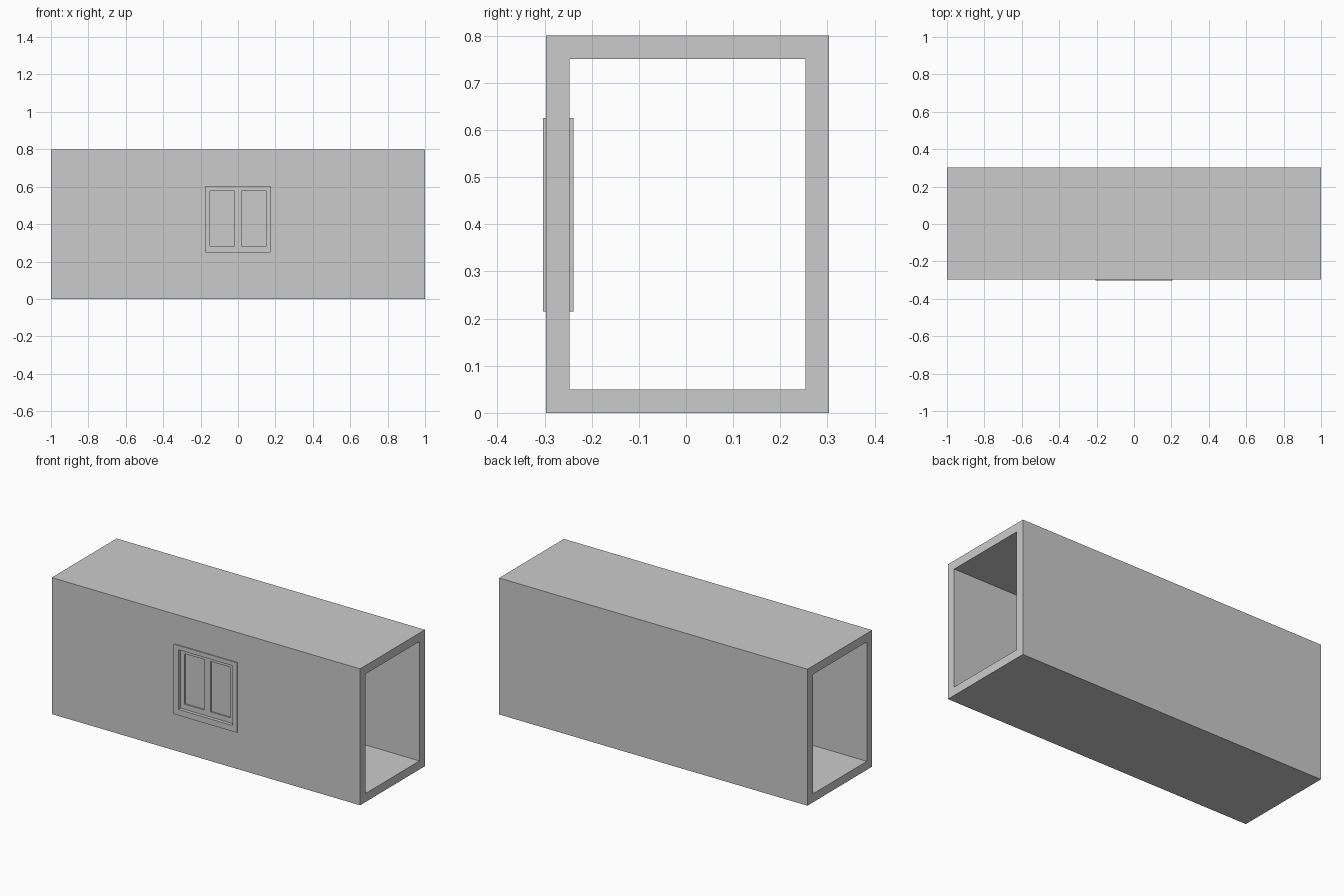
import bpy, bmesh

if "Cube" in bpy.data.objects:
    bpy.data.objects.remove(bpy.data.objects["Cube"])


def prism(name, outer, holes, lo, hi, axis):
    """Extrude a rectangle with rectangular holes along x or y, using a curve-free grid of cells."""
    us = sorted({outer[0], outer[1]} | {v for h in holes for v in h[:2]})
    ws = sorted({outer[2], outer[3]} | {v for h in holes for v in h[2:]})
    bm = bmesh.new()
    point = (lambda u, w: (u, lo, w)) if axis == 'y' else (lambda u, w: (lo, u, w))
    grid = [[bm.verts.new(point(u, w)) for w in ws] for u in us]
    for i in range(len(us) - 1):
        for j in range(len(ws) - 1):
            cu, cw = (us[i] + us[i + 1]) / 2, (ws[j] + ws[j + 1]) / 2
            if not any(h[0] < cu < h[1] and h[2] < cw < h[3] for h in holes):
                bm.faces.new((grid[i][j], grid[i + 1][j], grid[i + 1][j + 1], grid[i][j + 1]))
    ext = bmesh.ops.extrude_face_region(bm, geom=bm.faces[:], use_keep_orig=True)
    moved = [v for v in ext['geom'] if isinstance(v, bmesh.types.BMVert)]
    bmesh.ops.translate(bm, verts=moved,
                        vec=(0, hi - lo, 0) if axis == 'y' else (hi - lo, 0, 0))
    bmesh.ops.recalc_face_normals(bm, faces=bm.faces[:])
    bmesh.ops.dissolve_limit(bm, angle_limit=0.01, verts=bm.verts[:], edges=bm.edges[:])
    mesh = bpy.data.meshes.new(name)
    bm.to_mesh(mesh)
    bm.free()
    obj = bpy.data.objects.new(name, mesh)
    bpy.context.collection.objects.link(obj)
    return obj


OPENING = (-0.175, 0.175, 0.25, 0.60)
PANES = [(-0.149, -0.02, 0.28, 0.576), (0.02, 0.149, 0.28, 0.576)]

# Open-ended hollow body: back wall, floor and roof joined to the front wall
shell = prism("wall_shell", (-0.297, 0.303, 0, 0.8), [(-0.247, 0.253, 0.05, 0.75)], -1, 1, 'x')

# Cut the window opening through the front wall
cutter = prism("opening_cutter", OPENING, [], -0.35, -0.2, 'y')
cutter.hide_render = True
cutter.hide_viewport = True
cut = shell.modifiers.new("window_opening", 'BOOLEAN')
cut.object = cutter
cut.operation = 'DIFFERENCE'
cut.solver = 'EXACT'

# Frame trim projecting on both wall faces
for name, lo, hi in (("outer_trim", -0.303, -0.297), ("inner_trim", -0.247, -0.239)):
    prism(name, (-0.205, 0.205, 0.215, 0.625), [OPENING], lo, hi, 'y')

# Recessed sash with two lights and a central mullion
prism("window_sash", OPENING, PANES, -0.283, -0.259, 'y')

# Glass panes
for side, pane in zip(("left", "right"), PANES):
    prism(side + "_pane", pane, [], -0.274, -0.268, 'y')
